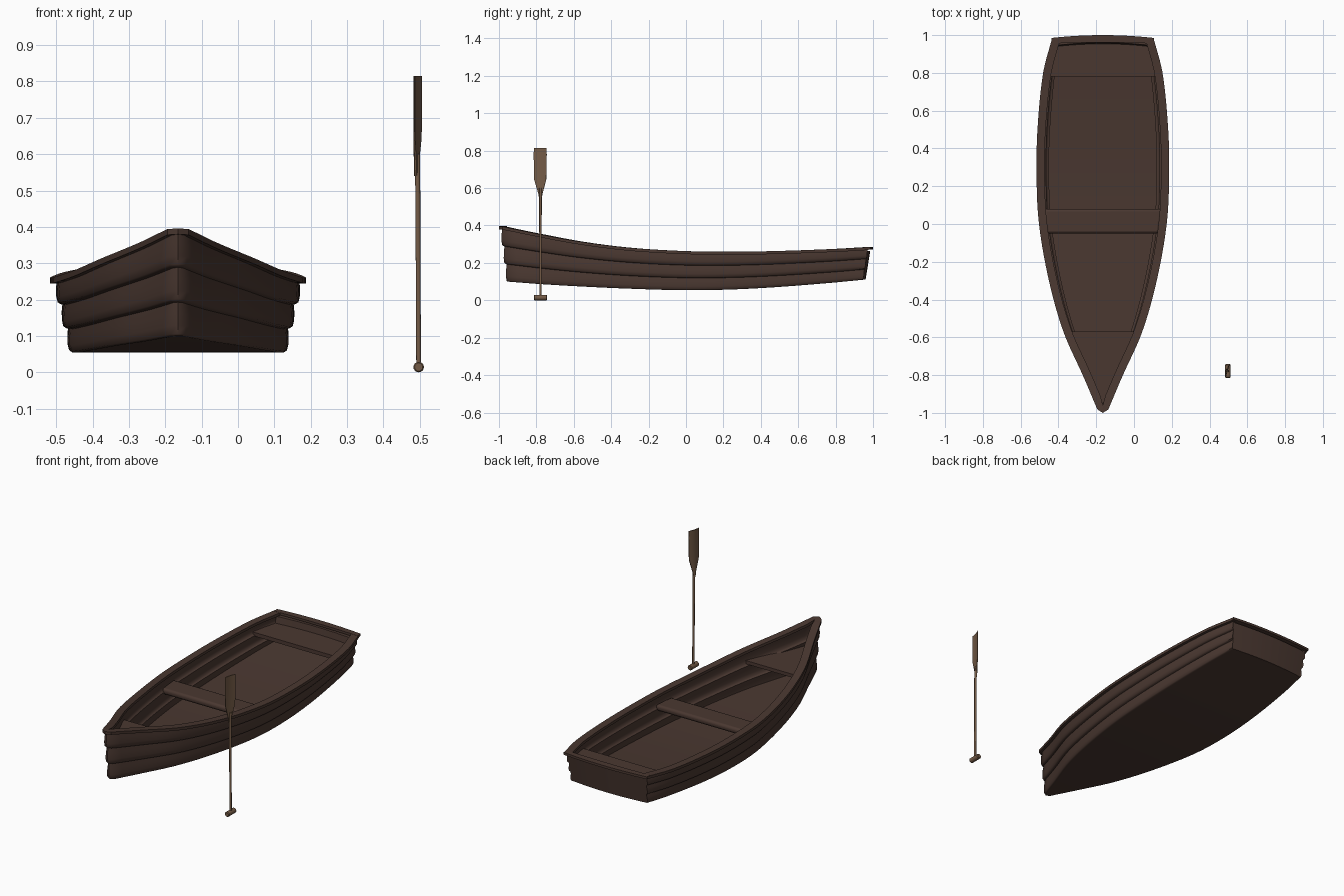
import bpy, bmesh, math
from mathutils import Vector

if "Cube" in bpy.data.objects:
    bpy.data.objects.remove(bpy.data.objects["Cube"])

CX = -0.165   # boat centreline


def material(name, rgb):
    m = bpy.data.materials.new(name)
    m.diffuse_color = (*rgb, 1)
    m.use_nodes = True
    m.node_tree.nodes["Principled BSDF"].inputs["Base Color"].default_value = m.diffuse_color
    return m


DARK = material("dark brown wood", (0.068, 0.039, 0.030))
LIGHT = material("light brown wood", (0.175, 0.105, 0.062))


def loft(name, rings, mat, angle=35, bevel=0):
    """Join equal closed rings of points into a capped solid."""
    bm = bmesh.new()
    vs = [[bm.verts.new(p) for p in r] for r in rings]
    n = len(vs[0])
    for a, b in zip(vs, vs[1:]):
        for j in range(n):
            k = (j + 1) % n
            bm.faces.new((a[j], a[k], b[k], b[j]))
    bm.faces.new(vs[0])
    bm.faces.new(vs[-1])
    bmesh.ops.recalc_face_normals(bm, faces=bm.faces)
    me = bpy.data.meshes.new(name)
    bm.to_mesh(me)
    bm.free()
    me.materials.append(mat)
    ob = bpy.data.objects.new(name, me)
    bpy.context.collection.objects.link(ob)
    bpy.ops.object.select_all(action='DESELECT')
    ob.select_set(True)
    bpy.context.view_layer.objects.active = ob
    bpy.ops.object.shade_smooth_by_angle(angle=math.radians(angle))
    if bevel:
        mod = ob.modifiers.new("bevel", 'BEVEL')
        mod.width, mod.segments = bevel, 3
    return ob


# Hull lines: top y, half width, z; bottom y, half width, z
ROWS = [(-.975, .018, .394, -.940, .014, .099),
        (-.800, .092, .358, -.780, .075, .087),
        (-.570, .195, .315, -.560, .160, .074),
        (-.300, .272, .281, -.295, .228, .062),
        (.000, .325, .263, .000, .277, .054),
        (.250, .338, .260, .245, .290, .058),
        (.500, .333, .264, .490, .285, .071),
        (.800, .303, .275, .780, .262, .094),
        (.972, .258, .285, .945, .240, .110)]


def slope(i, c):
    a, b = max(i - 1, 0), min(i + 1, len(ROWS) - 1)
    return (ROWS[b][c] - ROWS[a][c]) / (ROWS[b][0] - ROWS[a][0])


def row(y):
    """Smoothly interpolated hull line values at top position y."""
    y = min(max(y, ROWS[0][0]), ROWS[-1][0])
    i = 0
    while i < len(ROWS) - 2 and y > ROWS[i + 1][0]:
        i += 1
    p, q = ROWS[i], ROWS[i + 1]
    h = q[0] - p[0]
    t = (y - p[0]) / h
    return [(2*t**3 - 3*t*t + 1) * p[c] + (t**3 - 2*t*t + t) * h * slope(i, c)
            + (3*t*t - 2*t**3) * q[c] + (t**3 - t*t) * h * slope(i + 1, c)
            for c in range(6)]


def half_width(y, z):
    r = row(y)
    return r[4] + (r[1] - r[4]) * (z - r[5]) / (r[2] - r[5])


# Path around the hull: port stern, bow, starboard stern
N = 36
ys = [ROWS[0][0] + (ROWS[-1][0] - ROWS[0][0]) * i / N for i in range(N + 1)]
side = [row(y) for y in ys]
path = [(Vector((-r[1], r[0], r[2])), Vector((-r[4], r[3], r[5]))) for r in reversed(side)]
path.append((Vector((0, -.987, .396)), Vector((0, -.950, .100))))
path += [(Vector((r[1], r[0], r[2])), Vector((r[4], r[3], r[5]))) for r in side]


def point(i, t, off, dz=0):
    """Point on the hull side at height fraction t, pushed outward by off."""
    top, bot = path[i]
    d = path[min(i + 1, len(path) - 1)][0] - path[max(i - 1, 0)][0]
    n = Vector((d.y, -d.x, 0)).normalized()
    base = bot.lerp(top, t)
    p = base + n * off
    if base.x * p.x < 0:
        p.x = 0
    return (p.x + CX, p.y, p.z + dz)


# Three lapped planks per side, lofted as one shell
outer = []
for s in range(3):
    for f, o in ((0, .004), (.06, .009), (.3, .009), (.65, .004), (.97, -.003)):
        outer.append(((s + f) / 3 * .97, o))
profile = outer + [(t, o - .017) for t, o in reversed(outer)]
loft("hull_planks", [[point(i, t, o) for t, o in profile] for i in range(len(path))], DARK, 50)

# Gunwale rail
rail = ((.013, 0), (.013, -.016), (-.03, -.016), (-.03, 0))
loft("gunwale", [[point(i, 1, o, z) for o, z in rail] for i in range(len(path))], DARK)

# Bottom boards
rings = []
for r in side:
    w = max(r[4] - .001, .004)
    rings.append([(CX - w, r[3], r[5]), (CX + w, r[3], r[5]),
                  (CX + w, r[3], r[5] + .025), (CX - w, r[3], r[5] + .025)])
loft("bottom", rings, DARK)

# Transom and stern rail, both bowed slightly aft
transom, stern = [], []
for i in range(13):
    u = i / 6 - 1
    b = .015 * (1 - u * u)
    xb, xt = CX + u * .242, CX + u * .257
    transom.append([(xb, .945 + b, .110), (xt, .970 + b, .263),
                    (xt, .945 + b, .263), (xb, .920 + b, .110)])
    x = CX + u * .271
    stern.append([(x, .985 + b, .285), (x, .985 + b, .271),
                  (x, .955 + b * .4, .271), (x, .955 + b * .4, .285)])
loft("transom", transom, DARK)
loft("stern_rail", stern, DARK)


# Seats follow the hull sides
def seat(name, y0, y1, z, thick, steps, bevel=0):
    rings = []
    for i in range(steps + 1):
        y = y0 + (y1 - y0) * i / steps
        w = max(half_width(y, z) - .008, .004)
        v = max(half_width(y, z - thick) - .008, .004)
        rings.append([(CX - w, y, z), (CX + w, y, z),
                      (CX + v, y, z - thick), (CX - v, y, z - thick)])
    loft(name, rings, DARK, 40, bevel)


seat("bow_seat", -.95, -.57, .255, .02, 10)
seat("middle_seat", -.05, .08, .208, .035, 1, .014)
seat("stern_seat", .78, .955, .225, .022, 5)


# Oar standing upright beside the bow
OX, OY = .495, -.778


def circle(c, r, axis):
    pts = []
    for k in range(16):
        a = k * math.tau / 16
        d = (r * math.cos(a), r * math.sin(a), 0) if axis == 'z' else (r * math.cos(a), 0, r * math.sin(a))
        pts.append(Vector(c) + Vector(d))
    return pts


loft("oar_shaft", [circle((OX + .002 - .005 * z, OY, z), r, 'z')
                   for z, r in ((.012, .0065), (.3, .0065), (.6, .007))], LIGHT)
loft("oar_handle", [circle((OX + .002, OY + y, .0145), r, 'y')
                    for y, r in ((-.036, .011), (-.032, .0145), (.032, .0145), (.036, .011))], LIGHT)

# Blade: slightly cupped and turned about the shaft
rings = []
for z, w, t in ((.54, .006, .006), (.57, .011, .006), (.61, .023, .005),
                (.645, .033, .004), (.70, .035, .003), (.78, .036, .003), (.815, .035, .003)):
    ring = []
    for sgn in (1, -1):
        for k in range(7):
            u = sgn * (k / 3 - 1)
            yy = u * w
            xx = sgn * t * math.sqrt(max(1 - u * u * .8, 0)) + .005 * u * u * w / .035
            a = math.radians(-16)
            ring.append((OX - .005 + xx * math.cos(a) - yy * math.sin(a),
                         OY + xx * math.sin(a) + yy * math.cos(a), z))
    rings.append(ring)
loft("oar_blade", rings, LIGHT, 45)
